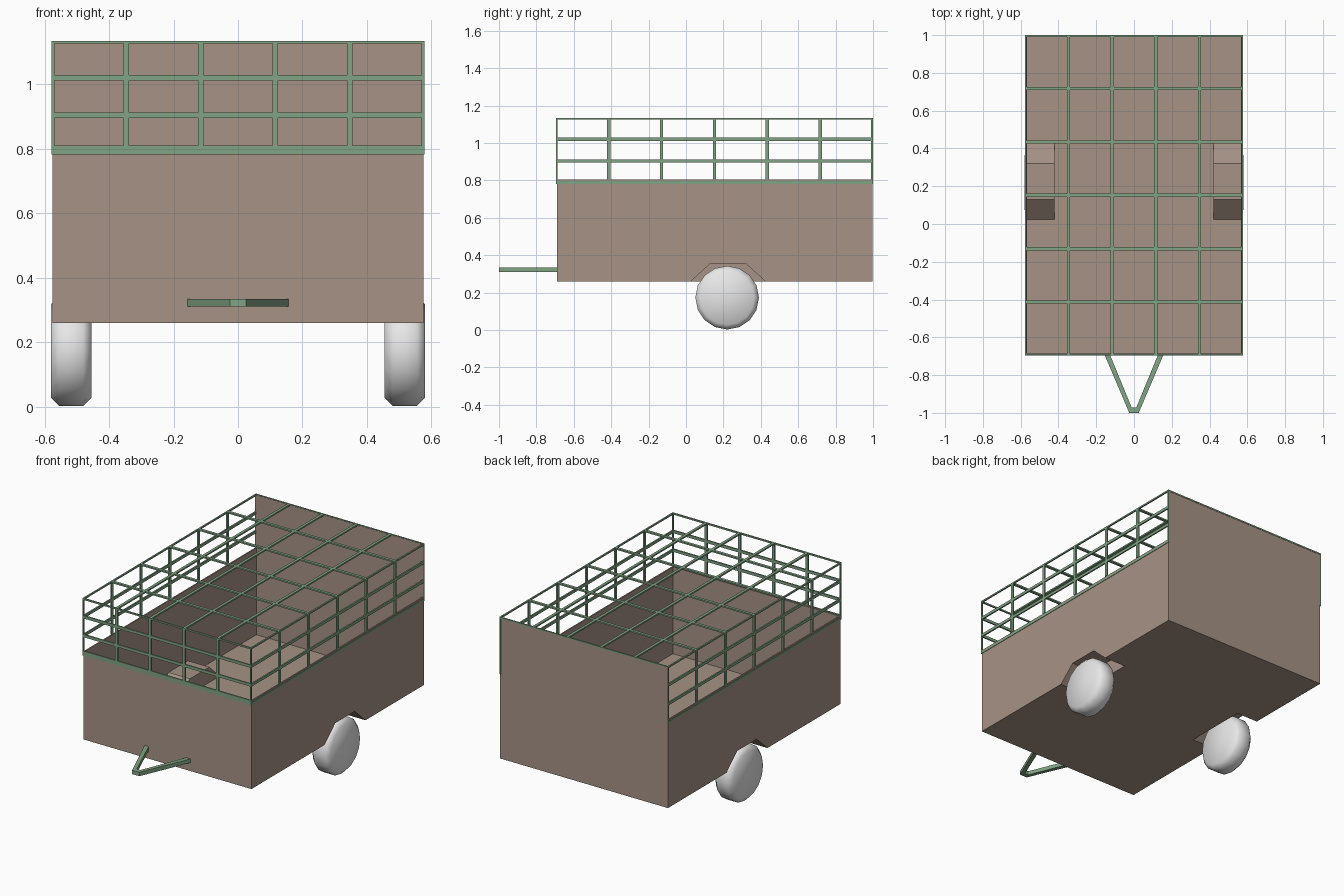
import bpy, bmesh, math
from mathutils import Vector, Matrix

cube = bpy.data.objects.get("Cube")
if cube:
    bpy.data.objects.remove(cube, do_unlink=True)


def material(name, rgb):
    m = bpy.data.materials.new(name)
    m.use_nodes = True
    m.diffuse_color = (*rgb, 1)
    m.node_tree.nodes["Principled BSDF"].inputs["Base Color"].default_value = (*rgb, 1)
    return m


BROWN = material("dull brown panel", (0.38, 0.29, 0.24))
GREEN = material("green metal", (0.22, 0.37, 0.23))
WHITE = material("light grey wheel", (0.8, 0.8, 0.8))


def finish(name, bm, mat):
    bmesh.ops.recalc_face_normals(bm, faces=bm.faces)
    me = bpy.data.meshes.new(name)
    bm.to_mesh(me)
    bm.free()
    me.materials.append(mat)
    ob = bpy.data.objects.new(name, me)
    bpy.context.collection.objects.link(ob)
    return ob


def add_box(bm, lo, hi):
    lo, hi = Vector(lo), Vector(hi)
    mat = Matrix.Translation((lo + hi) / 2) @ Matrix.Diagonal((*(hi - lo), 1))
    bmesh.ops.create_cube(bm, size=1, matrix=mat)


def add_prism(bm, points, depth):
    """Extrude a closed outline along a vector."""
    face = bm.faces.new([bm.verts.new(p) for p in points])
    ext = bmesh.ops.extrude_face_region(bm, geom=[face], use_keep_orig=True)
    verts = [g for g in ext["geom"] if isinstance(g, bmesh.types.BMVert)]
    bmesh.ops.translate(bm, verts=verts, vec=depth)


# Main dimensions
W, FRONT, BACK = 0.575, -0.69, 0.998
BASE, RIM, TOP = 0.26, 0.805, 1.135
T = 0.008
ARCH_IN = 0.42
ARCH = [(0.025, BASE), (0.13, 0.355), (0.32, 0.355), (0.425, BASE)]

# Floor with notches over the wheels
half = [(W, FRONT), (W, ARCH[0][0]), (ARCH_IN, ARCH[0][0]),
        (ARCH_IN, ARCH[3][0]), (W, ARCH[3][0]), (W, BACK)]
outline = half + [(-x, y) for x, y in reversed(half)]
bm = bmesh.new()
add_prism(bm, [(x, y, BASE) for x, y in outline], (0, 0, T))
finish("floor", bm, BROWN)

# End panels, the rear one reaching the cage top
bm = bmesh.new()
add_box(bm, (-W, FRONT, BASE), (W, FRONT + T, RIM))
finish("front_panel", bm, BROWN)
bm = bmesh.new()
add_box(bm, (-W, BACK - T, BASE), (W, BACK, TOP - 0.004))
finish("rear_panel", bm, BROWN)

for side, s in (("left", 1), ("right", -1)):
    # Side wall with the wheel opening cut into its lower edge
    bm = bmesh.new()
    wall = [(FRONT, BASE), *ARCH, (BACK, BASE), (BACK, RIM), (FRONT, RIM)]
    add_prism(bm, [(s * W, y, z) for y, z in wall], (-s * T, 0, 0))
    finish(side + "_wall", bm, BROWN)

    # Wheel arch housing: folded sheet plus inner closing plate
    bm = bmesh.new()
    sheet = ARCH + [(y, z + T) for y, z in reversed(ARCH)]
    add_prism(bm, [(s * ARCH_IN, y, z) for y, z in sheet], (s * (W - T - ARCH_IN), 0, 0))
    add_prism(bm, [(s * ARCH_IN, y, z) for y, z in ARCH], (s * T, 0, 0))
    finish(side + "_wheel_arch", bm, BROWN)

    # Rounded wheel, spun around its axle
    bm = bmesh.new()
    profile = [(0.0, 0.0), (0.0, 0.145), (0.025, 0.17), (0.1, 0.17), (0.125, 0.145), (0.125, 0.0)]
    verts = [bm.verts.new((s * (0.455 + x), 0.22, 0.173 + r)) for x, r in profile]
    edges = [bm.edges.new(pair) for pair in zip(verts, verts[1:])]
    bmesh.ops.spin(bm, geom=verts + edges, cent=(0, 0.22, 0.173), axis=(1, 0, 0),
                   angle=math.tau, steps=16)
    bmesh.ops.remove_doubles(bm, verts=bm.verts, dist=0.0005)
    wheel = finish(side + "_wheel", bm, WHITE)
    wheel.data.shade_smooth()

# Cage bars
C, CF, CB = 0.578, -0.696, 1.0
D, H = 0.009, 0.0085
LOW = 0.782
xs = [C * (-1 + 0.4 * i) for i in range(1, 5)]
ys = [CF + (CB - CF) * i / 6 for i in range(1, 6)]
levels = [0.904, 1.02]

# Front grille
bm = bmesh.new()
for x in xs:
    add_box(bm, (x - H, CF, LOW), (x + H, CF + D, TOP))
for z in levels:
    add_box(bm, (-C, CF, z - H), (C, CF + D, z + H))
add_box(bm, (-C, CF, LOW), (C, CF + D, 0.81))
add_box(bm, (-C, CF, TOP - D), (C, CF + D, TOP))
finish("front_grille", bm, GREEN)

# Side grilles with corner posts
for side, s in (("left", 1), ("right", -1)):
    bm = bmesh.new()
    a, b = sorted((s * C, s * (C - D)))
    for y in ys:
        add_box(bm, (a, y - H, RIM), (b, y + H, TOP))
    for y in (CF, CB - D):
        add_box(bm, (a, y, LOW), (b, y + D, TOP))
    for z in levels:
        add_box(bm, (a, CF, z - H), (b, CB, z + H))
    add_box(bm, (a, CF, LOW), (b, CB, LOW + 0.014))
    add_box(bm, (a, CF, TOP - D), (b, CB, TOP))
    finish(side + "_grille", bm, GREEN)

# Roof grille
bm = bmesh.new()
for x in xs:
    add_box(bm, (x - H, CF, TOP - D), (x + H, CB, TOP))
for y in ys:
    add_box(bm, (-C, y - H, TOP - D), (C, y + H, TOP))
add_box(bm, (-C, CB - D, TOP - D), (C, CB, TOP))
finish("roof_grille", bm, GREEN)

# V-shaped drawbar
bm = bmesh.new()
outer = [(0.157, FRONT), (0.025, -1.0)]
inner = [(0.128, FRONT), (0.012, -0.972)]
bar = (outer + [(-x, y) for x, y in reversed(outer)]
       + [(-x, y) for x, y in inner] + list(reversed(inner)))
add_prism(bm, [(x, y, 0.311) for x, y in bar], (0, 0, 0.024))
finish("drawbar", bm, GREEN)
